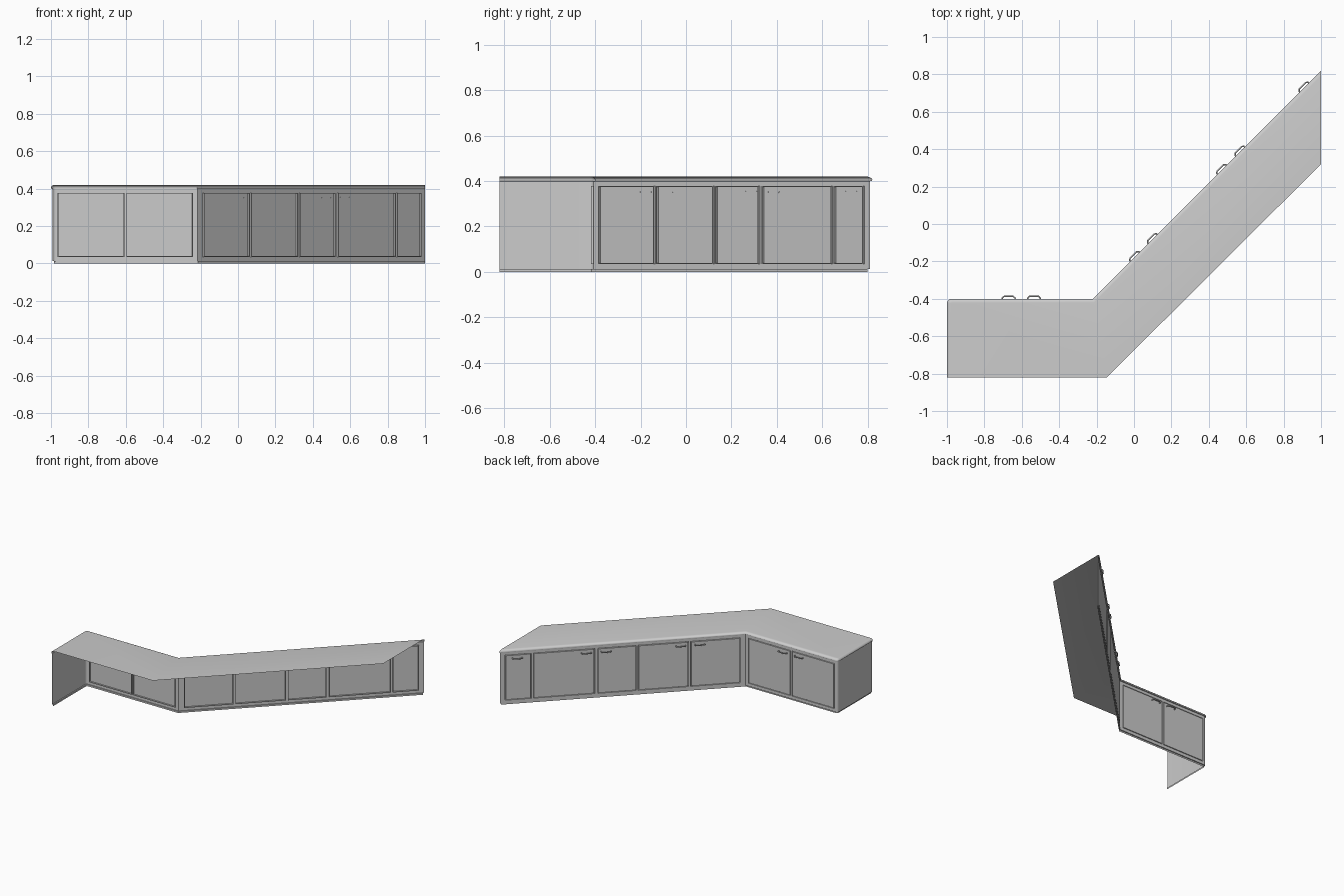
import bpy, bmesh, math
from mathutils import Vector

if "Cube" in bpy.data.objects:
    bpy.data.objects.remove(bpy.data.objects["Cube"])

R2 = math.sqrt(2)

# Outer edge of the counter: left end, rounded corner, bend, right end
CR = 0.025
arc = [(-1 + CR - CR * math.cos(a), -0.4 - CR + CR * math.sin(a))
       for a in [i * math.pi / 12 for i in range(7)]]
PATH = [(-1, -0.82)] + arc + [(-0.22, -0.4), (1, 0.82)]


def offset_path(d):
    """Path moved inward by d with mitred corners; last end stays on x = 1."""
    p = [Vector(q) for q in PATH]
    nrm = []
    for a, b in zip(p, p[1:]):
        t = (b - a).normalized()
        nrm.append(Vector((t.y, -t.x)))
    out = [p[0] + nrm[0] * d]
    for i in range(1, len(p) - 1):
        m = nrm[i - 1] + nrm[i]
        out.append(p[i] + m * (2 * d / m.length_squared))
    out.append(Vector((1, 0.82 - d * R2)))
    return out


def finish(bm, name, smooth=False):
    me = bpy.data.meshes.new(name)
    bm.to_mesh(me)
    bm.free()
    ob = bpy.data.objects.new(name, me)
    bpy.context.collection.objects.link(ob)
    if smooth:
        bpy.ops.object.select_all(action='DESELECT')
        ob.select_set(True)
        bpy.context.view_layer.objects.active = ob
        bpy.ops.object.shade_smooth_by_angle(angle=math.radians(35))
    return ob


def sweep(bm, profile, count=None):
    """Skin a (inset, height) profile, listed top down, along the path."""
    rows = [[bm.verts.new((q.x, q.y, z)) for q in offset_path(d)[:count]]
            for d, z in profile]
    for r, s in zip(rows, rows[1:]):
        for i in range(len(r) - 1):
            bm.faces.new((s[i], r[i], r[i + 1], s[i + 1]))
    return rows


# Countertop: thin sheet with a rolled front lip
bm = bmesh.new()
rows = sweep(bm, [(0.02, 0.42), (0.013, 0.419), (0.007, 0.416), (0.002, 0.411),
                  (0, 0.405), (0.001, 0.401), (0.008, 0.399)])
back = [bm.verts.new((x, y, 0.42)) for x, y in [(1, 0.32), (-0.145, -0.82)]]
bm.faces.new((rows[0] + back)[::-1])
finish(bm, "countertop", True)

# Left end panel with the rounded corner
INSET = 0.007
bm = bmesh.new()
sweep(bm, [(INSET, 0.4), (INSET, 0.012)], 8)
finish(bm, "end_panel", True)

# Recessed plinth with a small ledge
bm = bmesh.new()
sweep(bm, [(INSET, 0.012), (0.015, 0.012), (0.015, 0)])
finish(bm, "plinth", True)

# Cabinet fronts with grooved doors
corner = offset_path(INSET)


def cabinet(name, start, end, doors, handles):
    u = (end - start).normalized()
    n = Vector((-u.y, u.x))
    length = (end - start).length

    def point(s, z, out=0):
        q = start + u * s + n * out
        return Vector((q.x, q.y, z))

    cols = sorted({0, length, *[s for d in doors for s in d]})
    zs = [0.012, 0.035, 0.378, 0.4]
    bm = bmesh.new()
    grid = [[bm.verts.new(point(s, z)) for z in zs] for s in cols]
    door_faces = []
    starts = [d[0] for d in doors]
    for i in range(len(cols) - 1):
        for j in range(3):
            f = bm.faces.new((grid[i][j], grid[i][j + 1],
                              grid[i + 1][j + 1], grid[i + 1][j]))
            if j == 1 and cols[i] in starts:
                door_faces.append(f)
    bm.normal_update()
    # groove wall, groove floor, door edge
    for thick, depth in [(0.0003, -0.01), (0.006, 0), (0.0003, 0.011)]:
        bmesh.ops.inset_individual(bm, faces=door_faces, thickness=thick, depth=depth)
        bm.normal_update()
    finish(bm, name + "_front")

    # Bent bar handles
    for k, s in enumerate(handles):
        cu = bpy.data.curves.new(f"{name}_handle_{k}", 'CURVE')
        cu.dimensions = '3D'
        cu.bevel_depth = 0.004
        cu.bevel_resolution = 2
        cu.use_fill_caps = True
        sp = cu.splines.new('POLY')
        shape = [(-0.034, 0), (-0.034, 0.012), (-0.024, 0.02),
                 (0.024, 0.02), (0.034, 0.012), (0.034, 0)]
        sp.points.add(len(shape) - 1)
        for pt, (a, o) in zip(sp.points, shape):
            pt.co = (*point(s + a, 0.352, o), 1)
        bpy.context.collection.objects.link(bpy.data.objects.new(cu.name, cu))


c0, c1, c2 = corner[-3], corner[-2], corner[-1]
cabinet("short_cabinet", c0, c1,
        [(x0 - c0.x, x1 - c0.x) for x0, x1 in [(-0.965, -0.607), (-0.597, -0.24)]],
        [x - c0.x for x in (-0.67, -0.535)])
cabinet("long_cabinet", c1, c2,
        [((x0 - c1.x) * R2, (x1 - c1.x) * R2) for x0, x1 in
         [(-0.19, 0.055), (0.065, 0.315), (0.325, 0.515), (0.53, 0.835), (0.845, 0.975)]],
        [(x - c1.x) * R2 for x in (0.01, 0.105, 0.475, 0.573, 0.915)])
